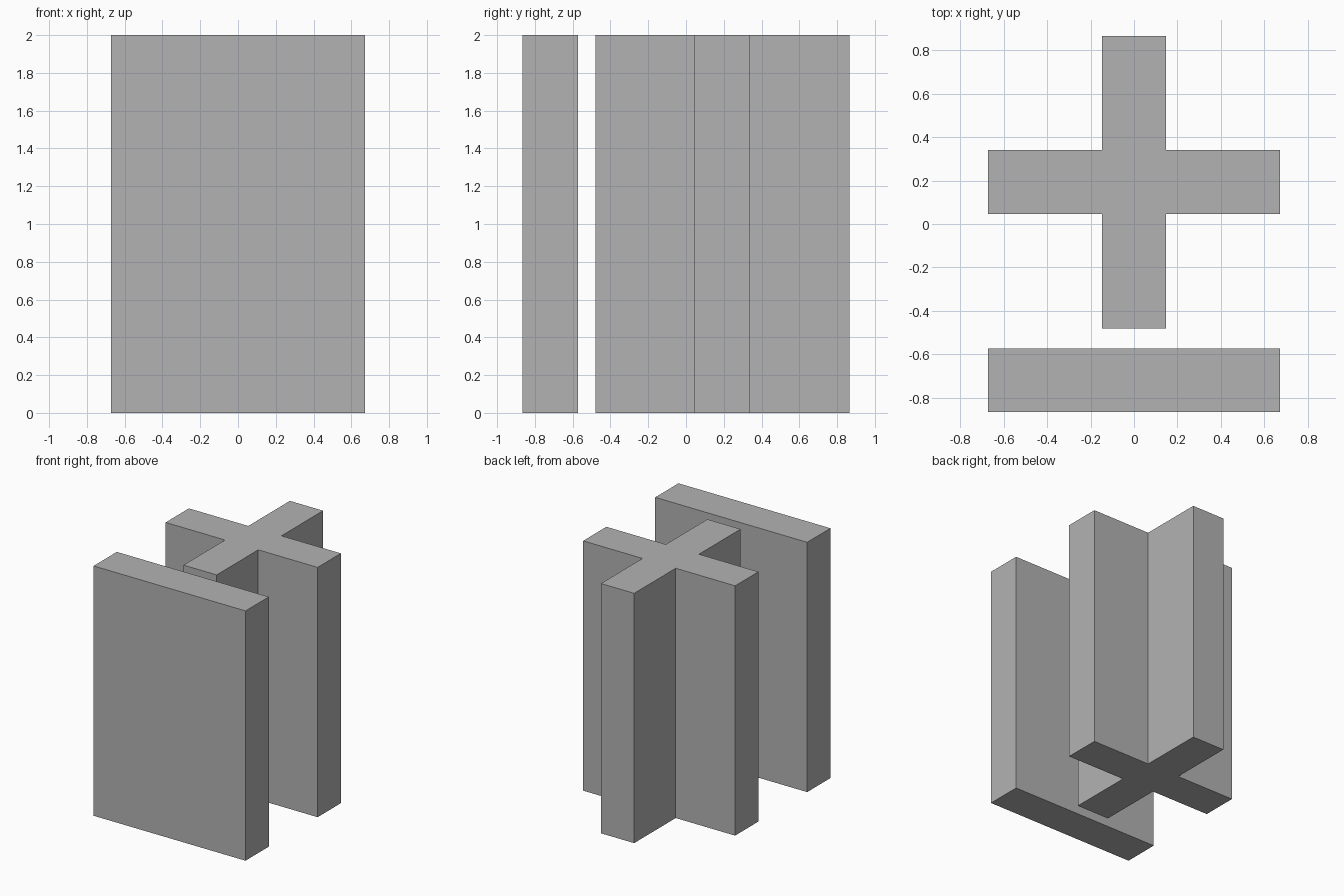
import bpy
import bmesh

cube = bpy.data.objects.get("Cube")
if cube:
    bpy.data.objects.remove(cube, do_unlink=True)

HEIGHT = 2.0
HALF_SPAN = 0.673   # half the width of the wall and of the cross
HALF_ARM = 0.147    # half the thickness of the wall and of each arm
CROSS_Y = 0.193
WALL_Y = -0.719

# Plain grey for everything
GREY = (0.45, 0.45, 0.45, 1.0)
grey = bpy.data.materials.new("grey")
grey.use_nodes = True
grey.diffuse_color = GREY
grey.node_tree.nodes["Principled BSDF"].inputs["Base Color"].default_value = GREY


def extrude_profile(name, outline, y):
    """Raise a flat outline into a solid of full height."""
    bm = bmesh.new()
    base = bm.faces.new([bm.verts.new((px, py, 0)) for px, py in outline])
    raised = bmesh.ops.extrude_face_region(bm, geom=[base], use_keep_orig=True)
    top = [v for v in raised["geom"] if isinstance(v, bmesh.types.BMVert)]
    bmesh.ops.translate(bm, verts=top, vec=(0, 0, HEIGHT))
    bmesh.ops.recalc_face_normals(bm, faces=bm.faces)
    mesh = bpy.data.meshes.new(name)
    bm.to_mesh(mesh)
    bm.free()
    mesh.materials.append(grey)
    obj = bpy.data.objects.new(name, mesh)
    obj.location.y = y
    bpy.context.collection.objects.link(obj)
    return obj


# Front wall: a plain slab
s, a = HALF_SPAN, HALF_ARM
extrude_profile("front_wall", [(-s, -a), (s, -a), (s, a), (-s, a)], WALL_Y)

# Cross column: one arm's three corners, turned a quarter at a time
arm = [(s, -a), (s, a), (a, a)]
cross = []
for _ in range(4):
    cross += arm
    arm = [(-py, px) for px, py in arm]
extrude_profile("cross_column", cross, CROSS_Y)
